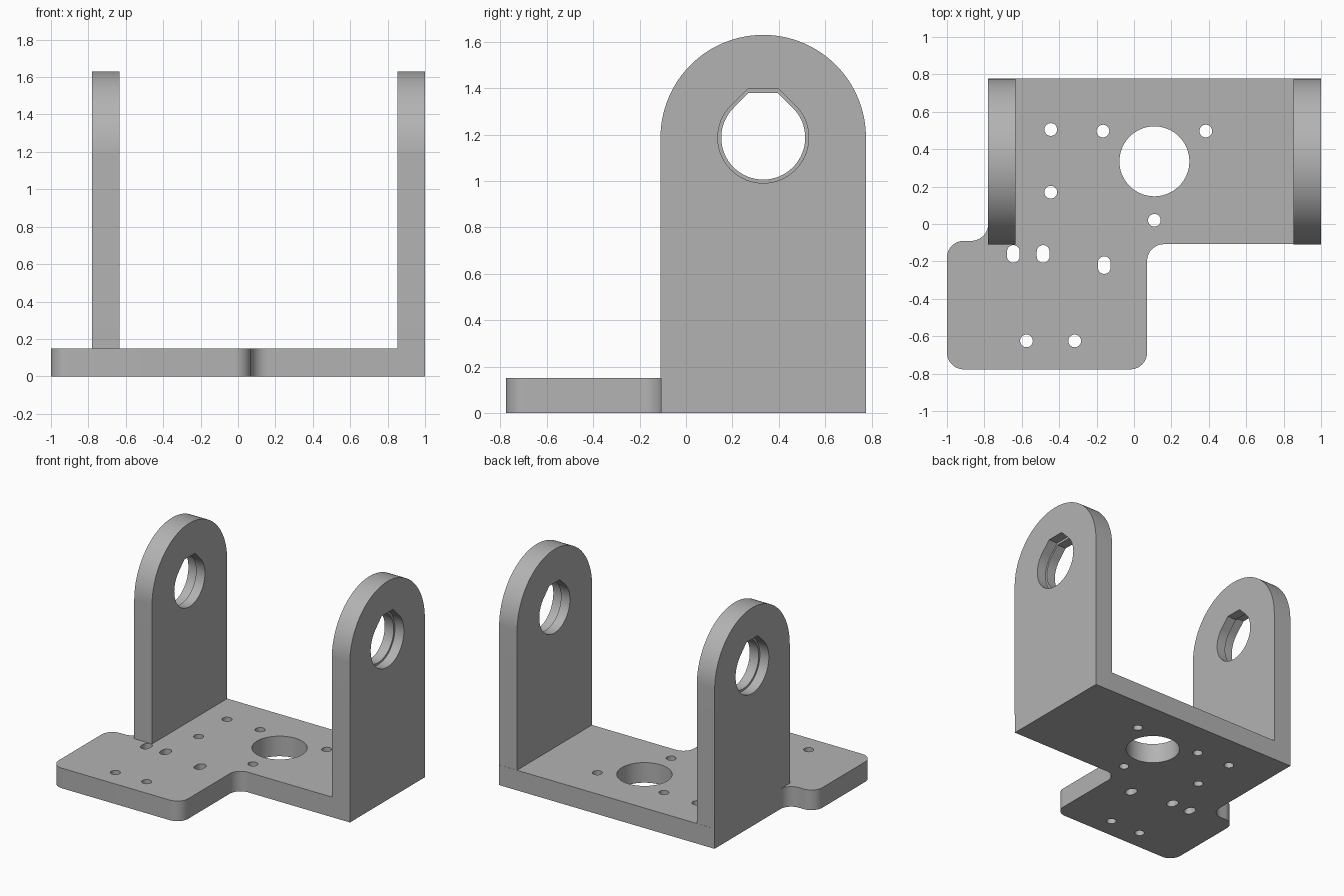
import bpy, bmesh, math
from mathutils import Matrix, Vector

if "Cube" in bpy.data.objects:
    bpy.data.objects.remove(bpy.data.objects["Cube"])

GREY = (0.45, 0.45, 0.45, 1)
mat = bpy.data.materials.new("plain grey")
mat.use_nodes = True
mat.diffuse_color = GREY
mat.node_tree.nodes["Principled BSDF"].inputs["Base Color"].default_value = GREY

THICK = 0.15
PIVOT_Y, PIVOT_Z = 0.333, 1.187


def arc(cx, cy, r, start, end, n=16):
    angles = [math.radians(start + (end - start) * i / n) for i in range(n + 1)]
    return [(cx + r * math.cos(a), cy + r * math.sin(a)) for a in angles]


def circle(cx, cy, r, n=32):
    return arc(cx, cy, r, 0, 360, n)[:-1]


def slot(cx, cy, r, half):
    return arc(cx, cy + half, r, 0, 180) + arc(cx, cy - half, r, 180, 360)


def teardrop(r, flat):
    # round hole with 45 degree shoulders and a flat top
    half = r * math.sqrt(2) - flat
    round_part = arc(PIVOT_Y, PIVOT_Z, r, 135, 405, 48)
    return round_part + [(PIVOT_Y + half, PIVOT_Z + flat), (PIVOT_Y - half, PIVOT_Z + flat)]


def cap(bm, loops, depth):
    # flat face at one depth; every loop after the first is a hole
    edges = []
    for loop in loops:
        vs = [bm.verts.new((u, v, depth)) for u, v in loop]
        edges += [bm.edges.new((a, b)) for a, b in zip(vs, vs[1:] + vs[:1])]
    bmesh.ops.triangle_fill(bm, edges=edges, use_beauty=True, normal=Vector((0, 0, 1)))


def wall(bm, loop, d0, d1):
    for (u0, v0), (u1, v1) in zip(loop, loop[1:] + loop[:1]):
        corners = ((u0, v0, d0), (u1, v1, d0), (u1, v1, d1), (u0, v0, d1))
        bm.faces.new([bm.verts.new(c) for c in corners])


def finish(bm, name, matrix=Matrix.Identity(4)):
    bmesh.ops.remove_doubles(bm, verts=bm.verts, dist=0.0002)
    bm.transform(matrix)
    bmesh.ops.recalc_face_normals(bm, faces=bm.faces)
    mesh = bpy.data.meshes.new(name)
    bm.to_mesh(mesh)
    bm.free()
    mesh.materials.append(mat)
    obj = bpy.data.objects.new(name, mesh)
    bpy.context.collection.objects.link(obj)
    bpy.ops.object.select_all(action="DESELECT")
    obj.select_set(True)
    bpy.context.view_layer.objects.active = obj
    bpy.ops.object.shade_smooth_by_angle(angle=math.radians(30))


# Base plate with an offset front lobe, filleted at its corners
R = 0.09
outline = [(-0.78, 0.777), (1, 0.777), (1, -0.108)]
outline += arc(0.07 + R, -0.108 - R, R, 90, 180)
outline += arc(0.07 - R, -0.777 + R, R, 0, -90)
outline += arc(-1 + R, -0.777 + R, R, 270, 180)
outline += arc(-1 + R, -0.09 - R, R, 180, 90)
outline += arc(-0.78 - R, -0.09 + R, R, -90, 0)

# Cable opening, screw holes and adjustment slots
holes = [circle(0.109, 0.335, 0.187, 64)]
for x, y in ((-0.445, 0.505), (-0.166, 0.497), (0.384, 0.497), (-0.445, 0.17),
             (0.109, 0.02), (-0.575, -0.625), (-0.317, -0.625)):
    holes.append(circle(x, y, 0.034))
for x, y in ((-0.645, -0.16), (-0.486, -0.16), (-0.159, -0.22)):
    holes.append(slot(x, y, 0.034, 0.013))

bm = bmesh.new()
for depth in (0, THICK):
    cap(bm, [outline] + holes, depth)
for loop in [outline] + holes:
    wall(bm, loop, 0, THICK)
finish(bm, "base_plate")

# Round-topped uprights, each with a stepped hole that is wider on the outside
HALF = 0.443
side = [(PIVOT_Y - HALF, THICK), (PIVOT_Y + HALF, THICK)]
side += arc(PIVOT_Y, PIVOT_Z, HALF, 0, 180, 64)
wide, narrow = teardrop(0.196, 0.21), teardrop(0.181, 0.193)
TO_SIDE = Matrix(((0, 0, 1, 0), (1, 0, 0, 0), (0, 1, 0, 0), (0, 0, 0, 1)))

for name, outer, inner in (("left_upright", 1, 0.852), ("right_upright", -0.78, -0.633)):
    middle = (outer + inner) / 2
    bm = bmesh.new()
    cap(bm, [side, wide], outer)
    cap(bm, [side, narrow], inner)
    cap(bm, [wide, narrow], middle)
    wall(bm, side, outer, inner)
    wall(bm, wide, outer, middle)
    wall(bm, narrow, middle, inner)
    finish(bm, name, TO_SIDE)
